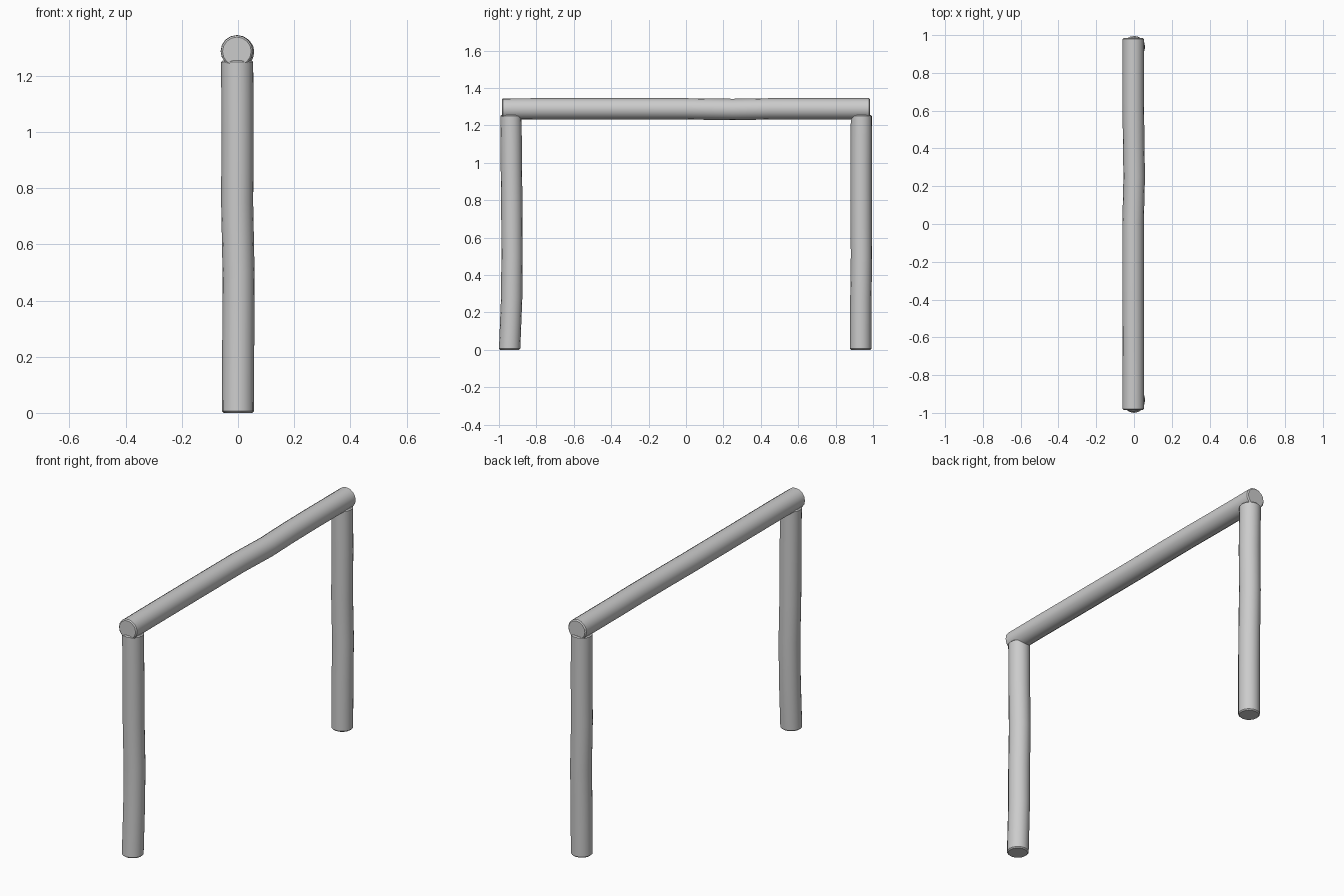
import bpy, bmesh, math
from mathutils import Vector

if "Cube" in bpy.data.objects:
    bpy.data.objects.remove(bpy.data.objects["Cube"])

R, SIDES, BEVEL = 0.057, 16, 0.006


def log(name, centres, axis):
    """Round log swept through a slightly wavy centre line, with bevelled ends."""
    first, last = Vector(centres[0]), Vector(centres[-1])
    step = Vector((0, 0, 0))
    step[axis] = BEVEL
    stations = [(first, R - BEVEL), (first + step, R)]
    stations += [(Vector(c), R) for c in centres[1:-1]]
    stations += [(last - step, R), (last, R - BEVEL)]
    u = Vector((1, 0, 0))
    v = Vector((0, 1, 0)) if axis == 2 else Vector((0, 0, 1))
    bm = bmesh.new()
    rings = []
    for c, r in stations:
        rings.append([bm.verts.new(c + r * (u * math.cos(a) + v * math.sin(a)))
                      for a in (2 * math.pi * i / SIDES for i in range(SIDES))])
    for a, b in zip(rings, rings[1:]):
        for i in range(SIDES):
            j = (i + 1) % SIDES
            bm.faces.new((a[i], a[j], b[j], b[i]))
    bm.faces.new(rings[0])
    bm.faces.new(rings[-1])
    bmesh.ops.recalc_face_normals(bm, faces=bm.faces)
    mesh = bpy.data.meshes.new(name)
    bm.to_mesh(mesh)
    bm.free()
    ob = bpy.data.objects.new(name, mesh)
    bpy.context.collection.objects.link(ob)
    bpy.ops.object.select_all(action='DESELECT')
    ob.select_set(True)
    bpy.context.view_layer.objects.active = ob
    bpy.ops.object.shade_smooth_by_angle(angle=math.radians(35))


# Upright posts, their tops sunk into the beam
log("front_post", [(0, -0.943, 0), (0.001, -0.932, 0.28), (0.002, -0.930, 0.50),
                   (-0.003, -0.931, 0.75), (-0.002, -0.934, 1.0),
                   (-0.003, -0.936, 1.255)], 2)
log("back_post", [(0, 0.934, 0), (0.001, 0.935, 0.28), (0.002, 0.938, 0.50),
                  (-0.003, 0.937, 0.75), (-0.001, 0.937, 1.0),
                  (-0.003, 0.938, 1.255)], 2)

# Horizontal beam along y
log("top_beam", [(-0.004, -0.985, 1.287), (-0.004, -0.8, 1.288), (-0.005, -0.4, 1.288),
                 (-0.005, 0, 1.288), (0.001, 0.25, 1.285), (-0.002, 0.45, 1.288),
                 (-0.004, 0.65, 1.288), (-0.004, 0.985, 1.288)], 1)
